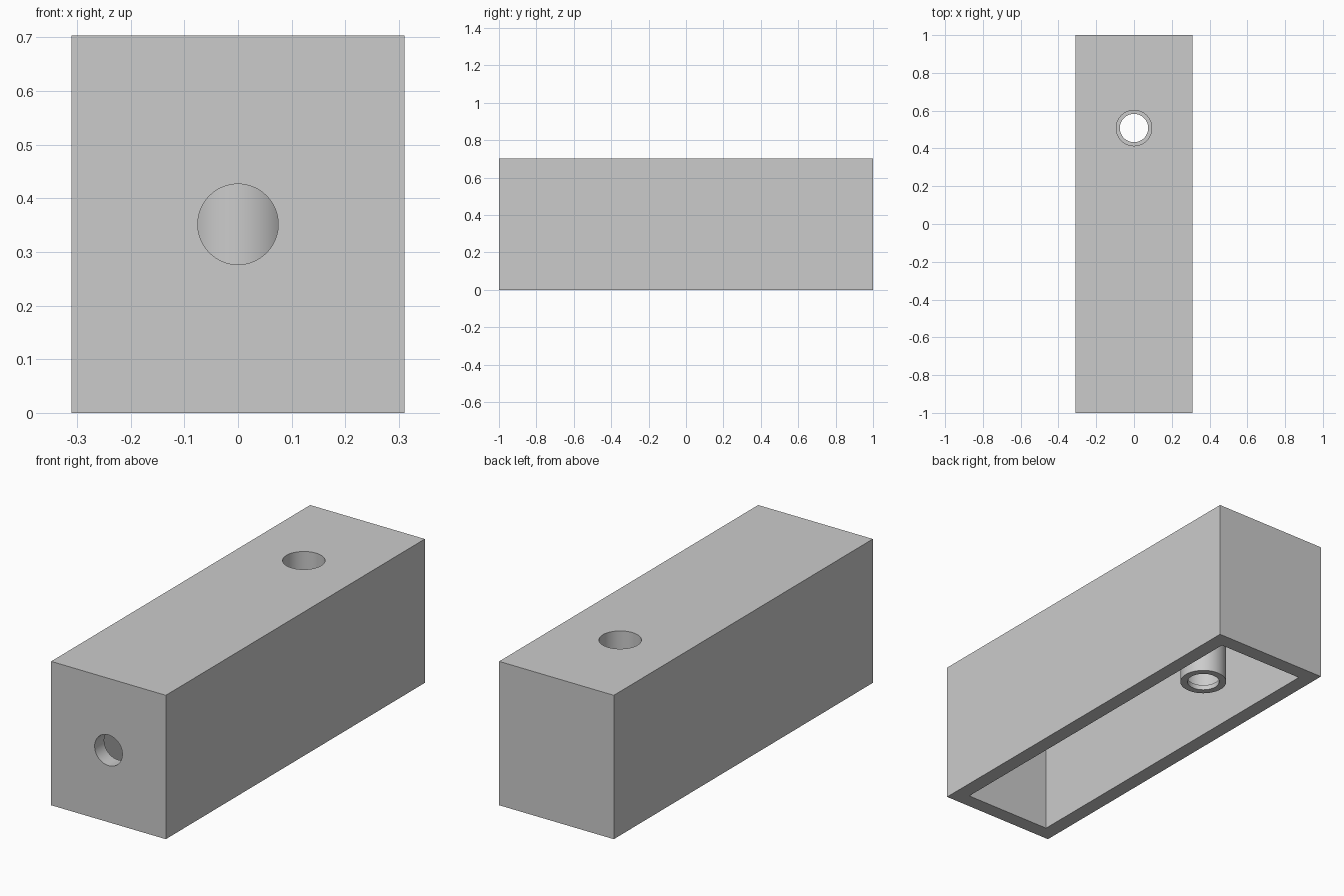
import bpy
import math

if "Cube" in bpy.data.objects:
    bpy.data.objects.remove(bpy.data.objects["Cube"], do_unlink=True)

LENGTH, WIDTH, HEIGHT = 2.0, 0.62, 0.703
WALL = 0.074
HOLE_R, BORE_R, BOSS_R = 0.075, 0.094, 0.108
BOSS_Y, BOSS_Z, LIP = 0.508, 0.074, 0.025

grey = bpy.data.materials.new("light grey")
grey.use_nodes = True
colour = (0.6, 0.6, 0.6, 1)
grey.diffuse_color = colour
grey.node_tree.nodes["Principled BSDF"].inputs["Base Color"].default_value = colour


def finish(name):
    obj = bpy.context.object
    obj.name = name
    obj.data.materials.append(grey)
    return obj


def block(name, size, z_bottom):
    bpy.ops.mesh.primitive_cube_add(size=1, location=(0, 0, z_bottom + size[2] / 2))
    obj = bpy.context.object
    obj.scale = size
    bpy.ops.object.transform_apply(location=True, rotation=True, scale=True)
    return finish(name)


def upright_cylinder(name, radius, z0, z1):
    bpy.ops.mesh.primitive_cylinder_add(vertices=64, radius=radius, depth=z1 - z0,
                                        location=(0, BOSS_Y, (z0 + z1) / 2))
    return finish(name)


def combine(target, tool, operation):
    mod = target.modifiers.new(tool.name, "BOOLEAN")
    mod.operation = operation
    mod.solver = "EXACT"
    mod.object = tool
    bpy.context.view_layer.objects.active = target
    bpy.ops.object.modifier_apply(modifier=mod.name)
    bpy.data.objects.remove(tool, do_unlink=True)


# Hollow housing, open underneath
housing = block("housing", (WIDTH, LENGTH, HEIGHT), 0)
cavity = block("cavity", (WIDTH - 2 * WALL, LENGTH - 2 * WALL, HEIGHT - WALL + 0.1), -0.1)
combine(housing, cavity, "DIFFERENCE")

# Screw boss hanging from the roof, with a wide bore above a narrow lip
combine(housing, upright_cylinder("screw_boss", BOSS_R, BOSS_Z, HEIGHT - WALL / 2), "UNION")
combine(housing, upright_cylinder("wide_bore", BORE_R, BOSS_Z + LIP, HEIGHT + 0.1), "DIFFERENCE")
combine(housing, upright_cylinder("screw_hole", HOLE_R, BOSS_Z - 0.05, BOSS_Z + LIP + 0.05), "DIFFERENCE")

# Round hole through the front wall
bpy.ops.mesh.primitive_cylinder_add(vertices=64, radius=HOLE_R, depth=4 * WALL,
                                    location=(0, -LENGTH / 2, HEIGHT / 2),
                                    rotation=(math.pi / 2, 0, 0))
combine(housing, finish("front_hole"), "DIFFERENCE")

# Smooth round walls, crisp edges
bpy.ops.object.select_all(action="DESELECT")
housing.select_set(True)
bpy.context.view_layer.objects.active = housing
bpy.ops.object.shade_smooth_by_angle(angle=math.radians(30))
